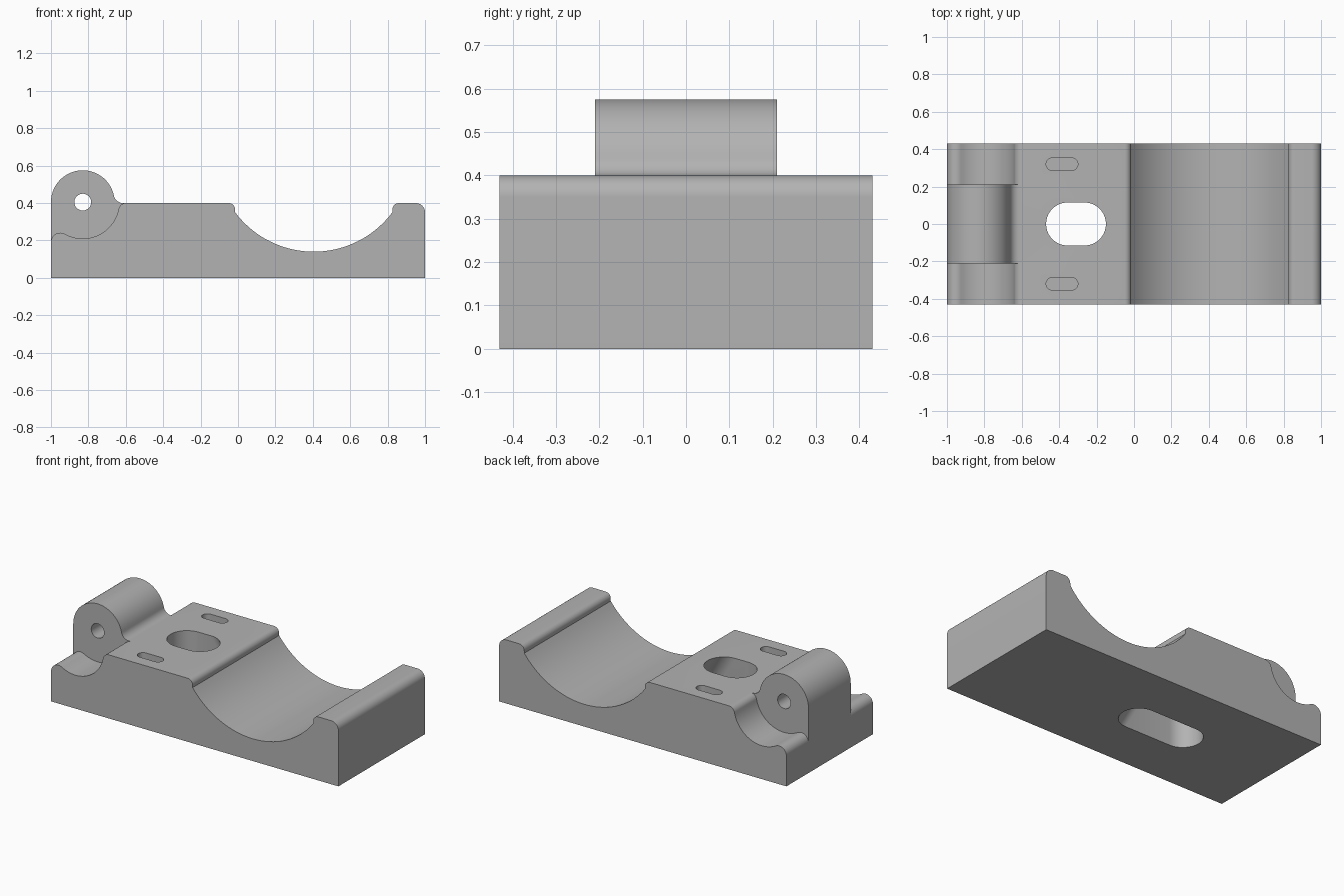
import bpy, bmesh
from math import sin, cos, pi, radians, atan2, sqrt, degrees

cube = bpy.data.objects.get("Cube")
if cube:
    bpy.data.objects.remove(cube, do_unlink=True)

grey = bpy.data.materials.new("plain grey")
grey.use_nodes = True
colour = (0.45, 0.45, 0.45, 1)
grey.diffuse_color = colour
grey.node_tree.nodes["Principled BSDF"].inputs["Base Color"].default_value = colour


def arc(cx, cz, r, start, end, n=12):
    """Points on a circle, from the start angle to the end angle in degrees."""
    angles = [radians(start + (end - start) * i / n) for i in range(n + 1)]
    return [(cx + r * cos(a), cz + r * sin(a)) for a in angles]


def heading(a, b):
    return degrees(atan2(b[1] - a[1], b[0] - a[0]))


def loft(name, lower, upper):
    """Closed solid between two rings with the same number of points."""
    bm = bmesh.new()
    a = [bm.verts.new(p) for p in lower]
    b = [bm.verts.new(p) for p in upper]
    bm.faces.new(a)
    bm.faces.new(b)
    for i in range(len(a)):
        j = (i + 1) % len(a)
        bm.faces.new((a[i], a[j], b[j], b[i]))
    bmesh.ops.recalc_face_normals(bm, faces=bm.faces)
    mesh = bpy.data.meshes.new(name)
    bm.to_mesh(mesh)
    bm.free()
    mesh.materials.append(grey)
    ob = bpy.data.objects.new(name, mesh)
    bpy.context.collection.objects.link(ob)
    return ob


def extrude(name, profile, y0, y1):
    return loft(name, [(x, y0, z) for x, z in profile], [(x, y1, z) for x, z in profile])


def slot(x0, x1, y, r, z):
    ring = arc(x1 - r, y, r, -90, 90, 20) + arc(x0 + r, y, r, 90, 270, 20)
    return [(px, py, z) for px, py in ring]


def cut(ob, cutter):
    cutter.hide_render = True
    mod = ob.modifiers.new("cut", "BOOLEAN")
    mod.operation = "DIFFERENCE"
    mod.solver = "EXACT"
    mod.object = cutter
    bpy.context.view_layer.objects.active = ob
    bpy.ops.object.modifier_apply(modifier=mod.name)
    bpy.data.objects.remove(cutter, do_unlink=True)


TOP, HALF, LUG = 0.40, 0.43, 0.21
pivot = (-0.83, 0.405)

# Body profile: lug on the left, flat deck, round saddle, end lip
lug_r, blend = 0.17, 0.05
blend_z = TOP + blend
blend_c = (pivot[0] + sqrt((lug_r + blend) ** 2 - (blend_z - pivot[1]) ** 2), blend_z)
lug_end = heading(pivot, blend_c)
saddle_c, saddle_r = (0.405, 0.665), 0.525
rim = heading(saddle_c, (0.825, 0.35))
profile = [(-1, 0)]
profile += arc(*pivot, lug_r, 180, lug_end, 36)
profile += arc(*blend_c, blend, 180 + lug_end, 270)[1:]
profile += arc(-0.05, 0.365, 0.035, 90, 0, 8)
profile += arc(*saddle_c, saddle_r, -180 - rim, rim, 40)
profile += arc(0.86, 0.365, 0.035, 180, 90, 8)
profile += arc(0.95, 0.35, 0.05, 90, 0)
profile += [(1, 0)]
body = extrude("clamp_base", profile, -HALF, HALF)

# Rounded clearance pockets either side of the lug
pocket_r, edge = 0.195, 0.05
low_x = -1 + edge
low_c = (low_x, pivot[1] - sqrt((pocket_r + edge) ** 2 - (low_x - pivot[0]) ** 2))
high_r = 0.04
high_z = TOP - high_r
high_c = (pivot[0] + sqrt((pocket_r + high_r) ** 2 - (high_z - pivot[1]) ** 2), high_z)
a0, a1 = heading(pivot, low_c), heading(pivot, high_c)
pocket = [(-1.1, 0.7), (-1.1, low_c[1])]
pocket += arc(*low_c, edge, 180, a0 + 180)
pocket += arc(*pivot, pocket_r, a0, a1, 28)[1:]
pocket += arc(*high_c, high_r, a1 + 180, 90)[1:]
pocket += [(high_c[0], 0.7)]
for side in (-1, 1):
    cut(body, extrude("pocket_cutter", pocket, side * LUG, side * 0.5))

# Pivot pin hole
cut(body, extrude("pin_cutter", arc(*pivot, 0.045, 0, 348.75, 31), -0.5, 0.5))

# Bolt slot, lengthening towards the underside
slope = 0.23 / TOP
z0, z1 = -0.05, TOP + 0.05
cut(body, loft("bolt_slot_cutter",
               slot(-0.47, 0.08 - slope * z0, 0, 0.115, z0),
               slot(-0.47, 0.08 - slope * z1, 0, 0.115, z1)))

# Shallow key slots in the deck
for side in (-1, 1):
    cut(body, loft("key_slot_cutter",
                   slot(-0.47, -0.30, side * 0.32, 0.033, TOP - 0.1),
                   slot(-0.47, -0.30, side * 0.32, 0.033, TOP + 0.1)))

# Smooth curved walls, keep the machined edges crisp
bpy.ops.object.select_all(action="DESELECT")
body.select_set(True)
bpy.context.view_layer.objects.active = body
bpy.ops.object.shade_smooth_by_angle(angle=radians(30))
